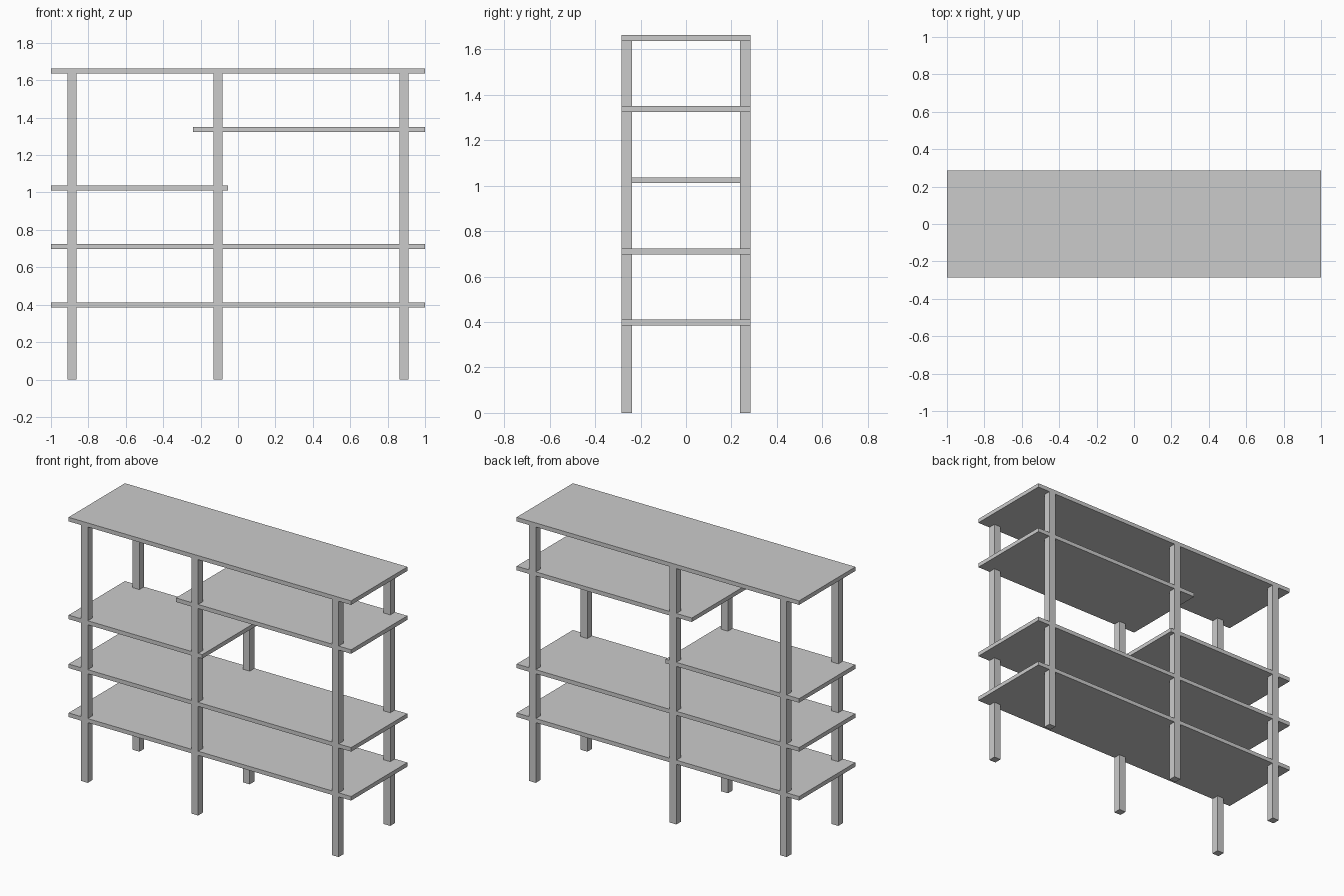
import bpy

if "Cube" in bpy.data.objects:
    bpy.data.objects.remove(bpy.data.objects["Cube"])


def box(name, x0, x1, y0, y1, z0, z1):
    bpy.ops.mesh.primitive_cube_add(
        size=1, location=((x0 + x1) / 2, (y0 + y1) / 2, (z0 + z1) / 2))
    ob = bpy.context.object
    ob.name = name
    ob.scale = (x1 - x0, y1 - y0, z1 - z0)
    bpy.ops.object.transform_apply(location=False, rotation=False, scale=True)
    return ob


DEPTH = 0.285      # half depth
THICK = 0.026      # board thickness
POST = 0.048       # post width
TOP = 1.663        # overall height
STEP = 0.313       # shelf spacing

# Shelves, top to bottom: two are short and staggered around the middle posts
shelves = [
    ("top_board", -1.0, 1.0),
    ("upper_right_shelf", -0.24, 1.0),
    ("middle_left_shelf", -1.0, -0.054),
    ("lower_shelf", -1.0, 1.0),
    ("bottom_shelf", -1.0, 1.0),
]
for i, (name, x0, x1) in enumerate(shelves):
    z = TOP - i * STEP
    d = DEPTH if i == 0 else DEPTH - 0.0005
    box(name, x0, x1, -d, d, z - THICK, z)

# Square posts, front and back, running up to the underside of the top board
for side, x in (("left", -0.888), ("middle", -0.107), ("right", 0.888)):
    for row, y0, y1 in (("front", -DEPTH, POST - DEPTH),
                        ("back", DEPTH - POST, DEPTH)):
        box(f"{row}_{side}_post", x - POST / 2, x + POST / 2,
            y0, y1, 0, TOP - THICK)
